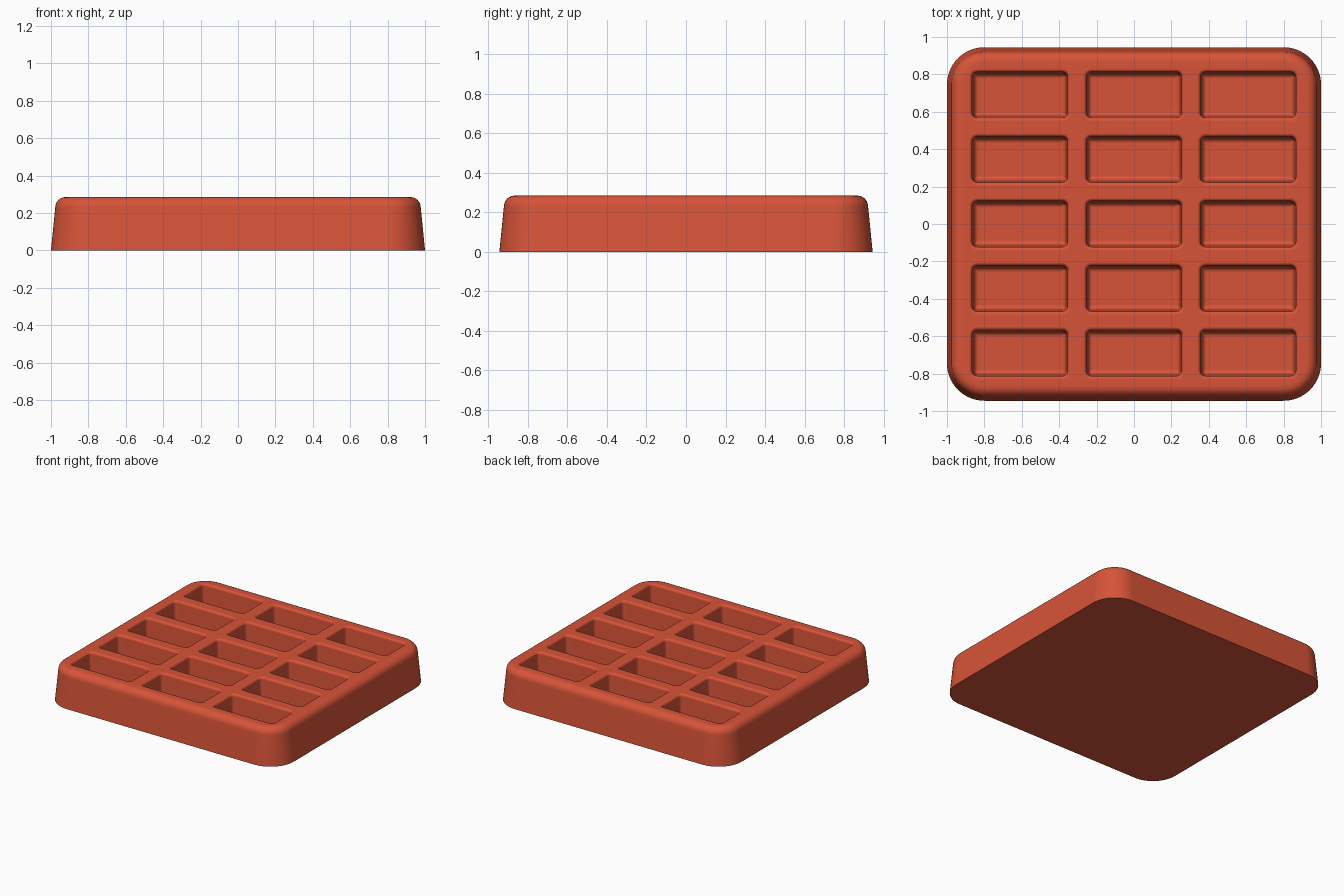
import bpy, bmesh
from math import sin, cos, pi, radians

cube = bpy.data.objects.get("Cube")
if cube:
    bpy.data.objects.remove(cube, do_unlink=True)

HEIGHT = 0.285
FLOOR = 0.06      # height of the well floors
STEPS = 6         # segments per rounded edge

clay = bpy.data.materials.new("terracotta red")
clay.use_nodes = True
colour = (0.68, 0.088, 0.04, 1)
clay.diffuse_color = colour
clay.node_tree.nodes["Principled BSDF"].inputs["Base Color"].default_value = colour

bm = bmesh.new()


def ring(cx, cy, hx, hy, r, z, inset, segs):
    """Rounded rectangle of vertices, shrunk by inset."""
    r, hx, hy = max(r - inset, 0.008), hx - inset, hy - inset
    verts = []
    for k, (sx, sy) in enumerate([(1, 1), (-1, 1), (-1, -1), (1, -1)]):
        for i in range(segs + 1):
            a = (k + i / segs) * pi / 2
            verts.append(bm.verts.new((cx + sx * (hx - r) + r * cos(a),
                                       cy + sy * (hy - r) + r * sin(a), z)))
    return verts


def loft(cx, cy, hx, hy, r, profile, segs):
    """Skin stacked rings given as (inset, height) pairs."""
    rings = [ring(cx, cy, hx, hy, r, z, inset, segs) for inset, z in profile]
    n = len(rings[0])
    for a, b in zip(rings, rings[1:]):
        for i in range(n):
            j = (i + 1) % n
            bm.faces.new((a[i], a[j], b[j], b[i]))
    return rings


def loop_edges(verts):
    return [bm.edges.get((v, verts[i - 1])) for i, v in enumerate(verts)]


def arc(inset, z, r, start):
    """Quarter-round profile about (inset, z), swept a quarter turn from start."""
    return [(inset + r * cos(start - i / STEPS * pi / 2),
             z + r * sin(start - i / STEPS * pi / 2)) for i in range(STEPS + 1)]


# Outer wall: drafted side with a rounded top edge
ROUND = 0.055
outer = loft(0, 0, 1.0, 0.945, 0.2,
             [(0, 0)] + arc(0.023 + ROUND, HEIGHT - ROUND, ROUND, pi), 14)
bm.faces.new(outer[0])
top_edges = loop_edges(outer[-1])

# Wells: rounded rim, drafted wall, rounded floor
RIM, FILLET = 0.018, 0.025
rim = arc(0, HEIGHT - RIM, RIM, pi / 2)
floor = [(2 * RIM - 0.008 + FILLET - FILLET * cos(i / STEPS * pi / 2),
          FLOOR + FILLET - FILLET * sin(i / STEPS * pi / 2)) for i in range(STEPS + 1)]
for col in (-1, 0, 1):
    for row in range(-2, 3):
        well = loft(col * 0.61, row * 0.345, 0.273, 0.14, 0.045, rim + floor, 6)
        bm.faces.new(well[-1])
        top_edges += loop_edges(well[0])

# Top surface spanning the outer rim and all the wells
bmesh.ops.triangle_fill(bm, edges=top_edges, use_beauty=True, use_dissolve=False,
                        normal=(0, 0, 1))
bmesh.ops.recalc_face_normals(bm, faces=bm.faces)

mesh = bpy.data.meshes.new("brick_tray")
bm.to_mesh(mesh)
bm.free()
mesh.materials.append(clay)
tray = bpy.data.objects.new("brick_tray", mesh)
bpy.context.collection.objects.link(tray)

bpy.ops.object.select_all(action="DESELECT")
tray.select_set(True)
bpy.context.view_layer.objects.active = tray
bpy.ops.object.shade_smooth_by_angle(angle=radians(40))

# Keep the large flat faces evenly shaded
weighted = tray.modifiers.new("flat_face_normals", "WEIGHTED_NORMAL")
weighted.keep_sharp = True
